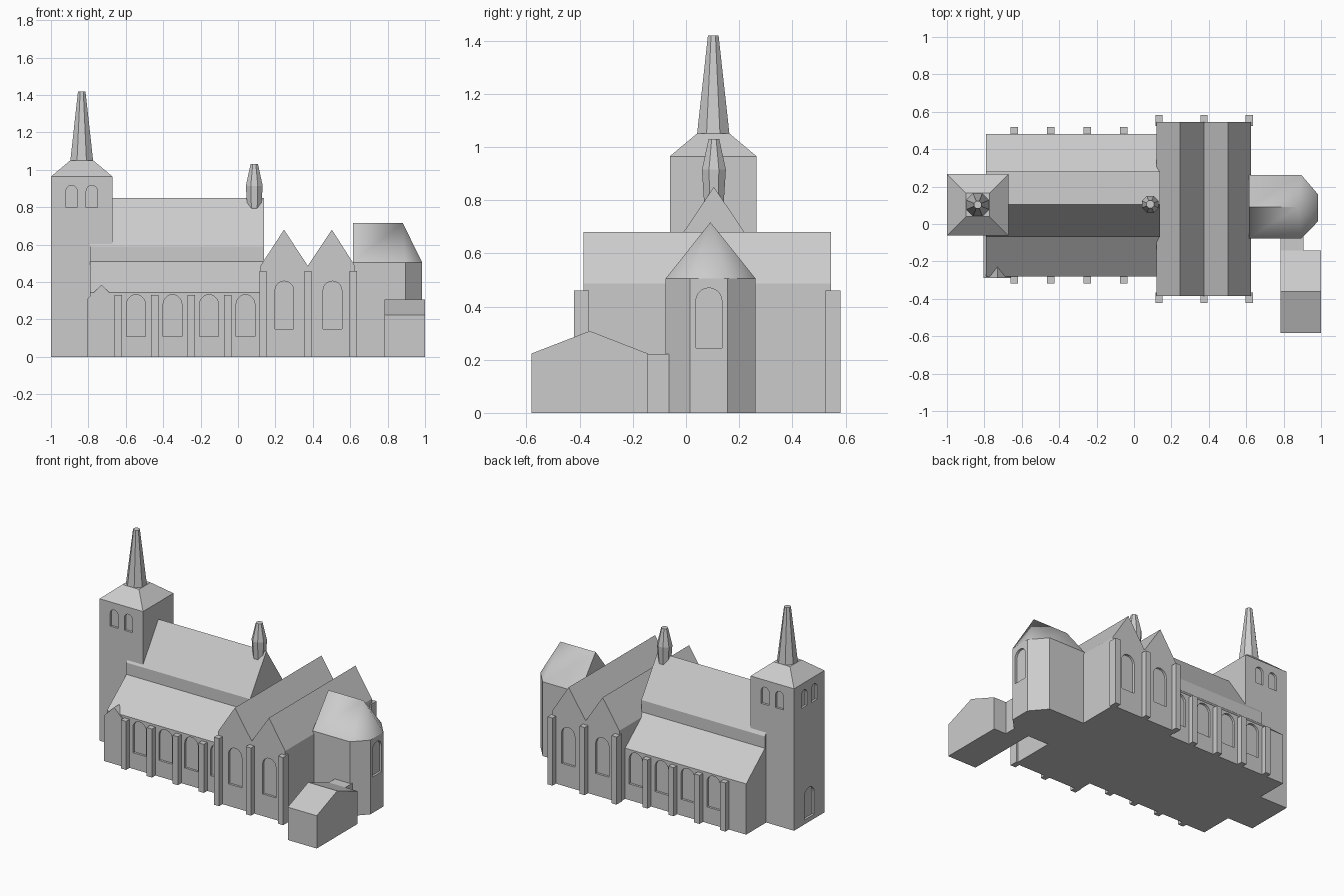
import bpy, bmesh, math

if "Cube" in bpy.data.objects:
    bpy.data.objects.remove(bpy.data.objects["Cube"])

stone = bpy.data.materials.new("stone_grey")
stone.diffuse_color = (0.6, 0.6, 0.6, 1)
stone.use_nodes = True
stone.node_tree.nodes["Principled BSDF"].inputs["Base Color"].default_value = stone.diffuse_color


def finish(name, bm):
    bmesh.ops.recalc_face_normals(bm, faces=bm.faces)
    me = bpy.data.meshes.new(name)
    bm.to_mesh(me)
    bm.free()
    me.materials.append(stone)
    ob = bpy.data.objects.new(name, me)
    bpy.context.collection.objects.link(ob)
    return ob


def add_prism(bm, pts, axis, a, b):
    """Extrude a 2D profile along an axis from a to b."""
    put = {"x": lambda p, t: (t, p[0], p[1]),
           "y": lambda p, t: (p[0], t, p[1]),
           "z": lambda p, t: (p[0], p[1], t)}[axis]
    lo = [bm.verts.new(put(p, a)) for p in pts]
    hi = [bm.verts.new(put(p, b)) for p in pts]
    bm.faces.new(lo)
    bm.faces.new(hi[::-1])
    n = len(pts)
    for i in range(n):
        j = (i + 1) % n
        bm.faces.new((lo[i], lo[j], hi[j], hi[i]))


def prism(name, pts, axis, a, b):
    bm = bmesh.new()
    add_prism(bm, pts, axis, a, b)
    return finish(name, bm)


def rect(x0, x1, y0, y1):
    return [(x0, y0), (x1, y0), (x1, y1), (x0, y1)]


def loft(name, x, y, sides, rings):
    """Stacked regular polygons given as (half width across flats, z)."""
    bm = bmesh.new()
    loops = []
    for r, z in rings:
        rad = r / math.cos(math.pi / sides)
        ang = [(i + 0.5) * 2 * math.pi / sides for i in range(sides)]
        loops.append([bm.verts.new((x + rad * math.cos(t), y + rad * math.sin(t), z)) for t in ang])
    bm.faces.new(loops[0])
    bm.faces.new(loops[-1])
    for lo, hi in zip(loops, loops[1:]):
        for i in range(sides):
            j = (i + 1) % sides
            bm.faces.new((lo[i], lo[j], hi[j], hi[i]))
    return finish(name, bm)


def arch(c, half, z0, z1, steps=10):
    """Round-headed opening outline."""
    zc = z1 - half
    head = [(c + half * math.cos(math.pi * i / steps), zc + half * math.sin(math.pi * i / steps))
            for i in range(steps + 1)]
    return [(c - half, z0), (c + half, z0)] + head


def cut(ob, openings, depth=0.015):
    """Recess openings: (outline, axis, wall position, outward sign)."""
    bm = bmesh.new()
    for pts, axis, wall, out in openings:
        a, b = sorted((wall + out * 0.03, wall - out * depth))
        add_prism(bm, pts, axis, a, b)
    cutter = finish("window_cutter", bm)
    cutter.hide_render = True
    mod = ob.modifiers.new("windows", "BOOLEAN")
    mod.operation = "DIFFERENCE"
    mod.solver = "EXACT"
    mod.object = cutter
    bpy.context.view_layer.objects.active = ob
    bpy.ops.object.modifier_apply(modifier=mod.name)
    bpy.data.objects.remove(cutter)


# Nave with lean-to aisles
S, N = -0.28, 0.482
nave = prism("nave_and_aisles",
             [(S, 0), (S, 0.345), (-0.07, 0.51), (-0.07, 0.59), (0.105, 0.85),
              (0.28, 0.59), (0.28, 0.51), (N, 0.345), (N, 0)], "x", -0.79, 0.14)
cut(nave, [(arch(-0.545 + 0.195 * i, 0.05, 0.11, 0.332), "y", w, s)
           for i in range(4) for w, s in ((S, -1), (N, 1))])

# Twin-gabled transept
TS, TN = -0.385, 0.545
transept = prism("transept",
                 [(0.12, 0), (0.625, 0), (0.625, 0.487), (0.502, 0.68), (0.373, 0.487),
                  (0.246, 0.68), (0.12, 0.487)], "y", TS, TN)
cut(transept, [(arch(c, 0.05, 0.15, 0.405), "y", w, s)
               for c in (0.248, 0.505) for w, s in ((TS, -1), (TN, 1))])

# Buttresses on both long sides
for side, wall, twall, out in (("south", S, TS, -1), ("north", N, TN, 1)):
    for i in range(4):
        c = -0.64 + 0.195 * i
        prism(f"aisle_buttress_{side}_{i + 1}", rect(c - 0.02, c + 0.02, *sorted((wall - out * 0.02, wall + out * 0.037))),
              "z", 0, 0.33)
    for i, c in enumerate((0.134, 0.374, 0.616)):
        prism(f"transept_buttress_{side}_{i + 1}", rect(c - 0.019, c + 0.019, *sorted((twall - out * 0.02, twall + out * 0.037))),
              "z", 0, 0.46)

# South-west porch
prism("porch", [(-0.805, 0), (-0.66, 0), (-0.66, 0.315), (-0.73, 0.385), (-0.805, 0.31)], "y", -0.288, -0.06)

# West tower with roof and spire
TX, TY, TH = -0.8355, 0.1025, 0.1635
tower = prism("tower", rect(TX - TH, TX + TH, TY - TH, TY + TH), "z", 0, 0.965)
openings = [(arch(TX + d, 0.03, 0.80, 0.917), "y", TY + s * TH, s) for d in (-0.054, 0.054) for s in (-1, 1)]
openings += [(arch(TY + d, 0.03, 0.80, 0.917), "x", TX - TH, -1) for d in (-0.054, 0.054)]
openings.append((arch(TY, 0.053, 0.03, 0.235), "x", TX - TH, -1))
cut(tower, openings)
loft("tower_roof", TX, TY, 4, [(TH, 0.965), (0.062, 1.05)])
loft("spire", TX, TY, 8, [(0.061, 1.048), (0.02, 1.42)])

# Ridge turret
loft("ridge_turret", 0.087, 0.105, 8, [(0.035, 0.76), (0.045, 0.915), (0.02, 1.03)])

# Choir with polygonal apse
plan = [(0.615, -0.077), (0.895, -0.077), (0.985, 0.015), (0.985, 0.157), (0.895, 0.262), (0.615, 0.262)]
choir = prism("choir_walls", plan, "z", 0, 0.505)
cut(choir, [(arch(0.086, 0.049, 0.245, 0.47), "x", 0.985, 1)])
bm = bmesh.new()
eave = [bm.verts.new((x, y, 0.505)) for x, y in plan]
west = bm.verts.new((0.615, 0.092, 0.717))
east = bm.verts.new((0.88, 0.092, 0.717))
bm.faces.new((eave[0], eave[1], east, west))
bm.faces.new((eave[4], eave[5], west, east))
bm.faces.new((eave[5], eave[0], west))
for i in (1, 2, 3):
    bm.faces.new((eave[i], eave[i + 1], east))
roof = finish("choir_roof", bm)
bpy.ops.object.select_all(action="DESELECT")
roof.select_set(True)
bpy.context.view_layer.objects.active = roof
bpy.ops.object.shade_smooth_by_angle(angle=math.radians(42))

# Sacristy and its link to the choir
prism("sacristy", [(-0.582, 0), (-0.582, 0.223), (-0.362, 0.308), (-0.143, 0.223), (-0.143, 0)], "x", 0.782, 1.0)
prism("sacristy_link", rect(0.782, 0.907, -0.16, -0.06), "z", 0, 0.222)
